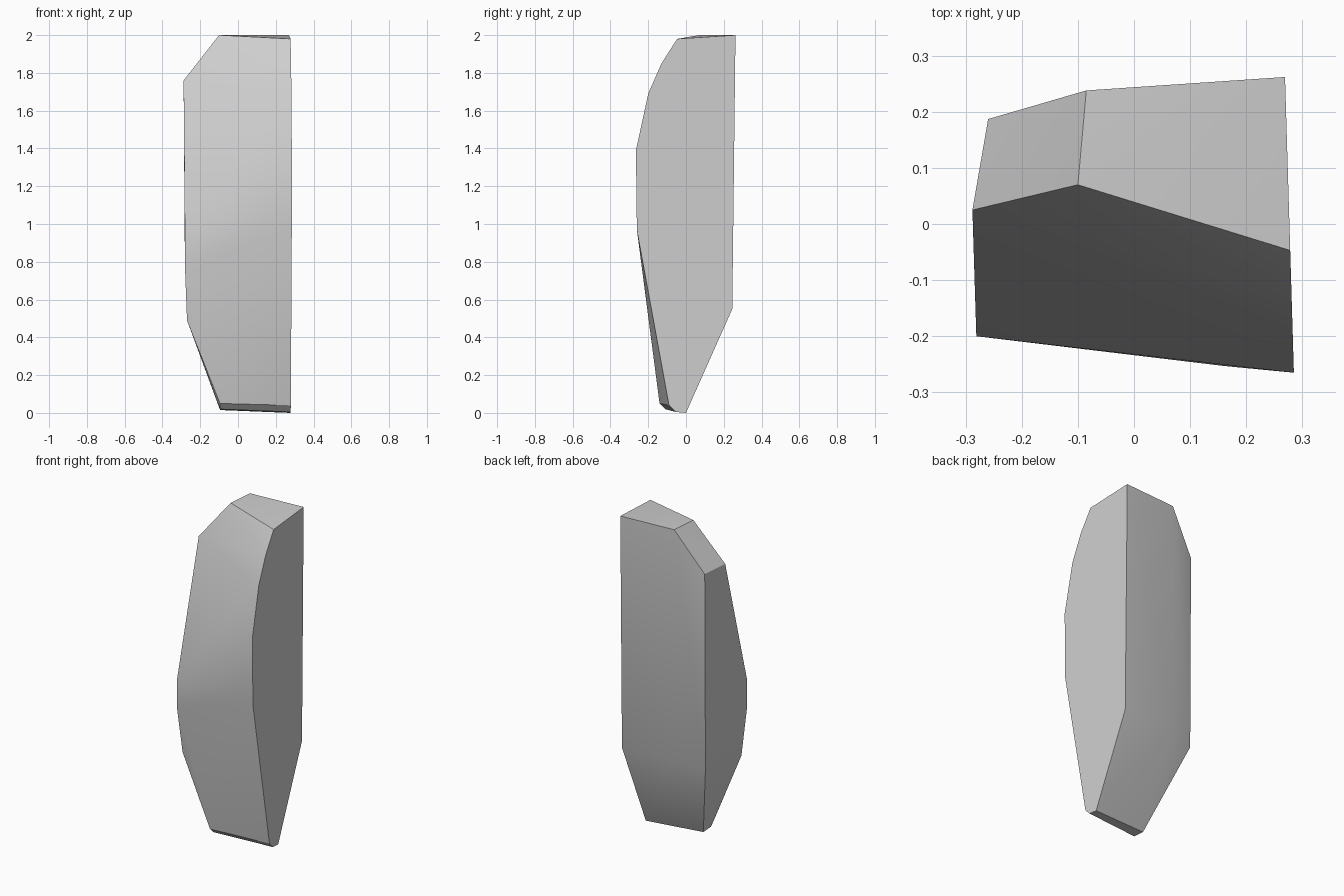
import bpy
import bmesh
import math

cube = bpy.data.objects.get("Cube")
if cube:
    bpy.data.objects.remove(cube, do_unlink=True)


def make_material(name, rgb):
    mat = bpy.data.materials.new(name)
    mat.use_nodes = True
    colour = (*rgb, 1.0)
    mat.diffuse_color = colour
    mat.node_tree.nodes["Principled BSDF"].inputs["Base Color"].default_value = colour
    return mat


def hull_object(name, points, material):
    """Wrap a faceted solid around the outline points."""
    bm = bmesh.new()
    verts = [bm.verts.new(p) for p in points]
    result = bmesh.ops.convex_hull(bm, input=verts)
    loose = [v for v in result["geom_interior"] if isinstance(v, bmesh.types.BMVert)]
    bmesh.ops.delete(bm, geom=loose, context="VERTS")
    bmesh.ops.recalc_face_normals(bm, faces=bm.faces[:])
    mesh = bpy.data.meshes.new(name)
    bm.to_mesh(mesh)
    bm.free()
    mesh.materials.append(material)
    obj = bpy.data.objects.new(name, mesh)
    bpy.context.collection.objects.link(obj)
    return obj


# Tall flat side: outline in y, z, leaning slightly outwards to the front
tall_side = [
    (0.262, 2.0), (-0.047, 1.98), (-0.13, 1.85), (-0.2, 1.69),
    (-0.265, 1.39), (-0.26, 0.97), (-0.09, 0.04), (-0.055, 0.005),
    (0.0, 0.0), (0.245, 0.55),
]
points = [(0.277 - 0.03 * y, y, z) for y, z in tall_side]

# Top corner next to the chamfer, and the back crease below it
points += [(-0.1, 0.07, 2.0), (-0.085, 0.238, 2.0), (-0.085, 0.225, 0.55)]

# Short side: chamfer edge, bulging front edge, straight back edge
points += [
    (-0.288, 0.025, 1.76), (-0.281, -0.2, 0.95), (-0.281, -0.2, 0.78),
    (-0.27, -0.16, 0.49), (-0.26, 0.187, 1.75), (-0.26, 0.18, 0.53),
]

# Front ridge and the narrow foot
points += [
    (0.16, -0.253, 1.0), (-0.095, -0.14, 0.05),
    (-0.095, -0.11, 0.02), (-0.095, -0.035, 0.015),
]

stone = hull_object("standing_stone", points, make_material("stone grey", (0.62, 0.62, 0.62)))

# Soft broad faces with crisp outer edges
bpy.ops.object.select_all(action="DESELECT")
stone.select_set(True)
bpy.context.view_layer.objects.active = stone
bpy.ops.object.shade_smooth_by_angle(angle=math.radians(32))
